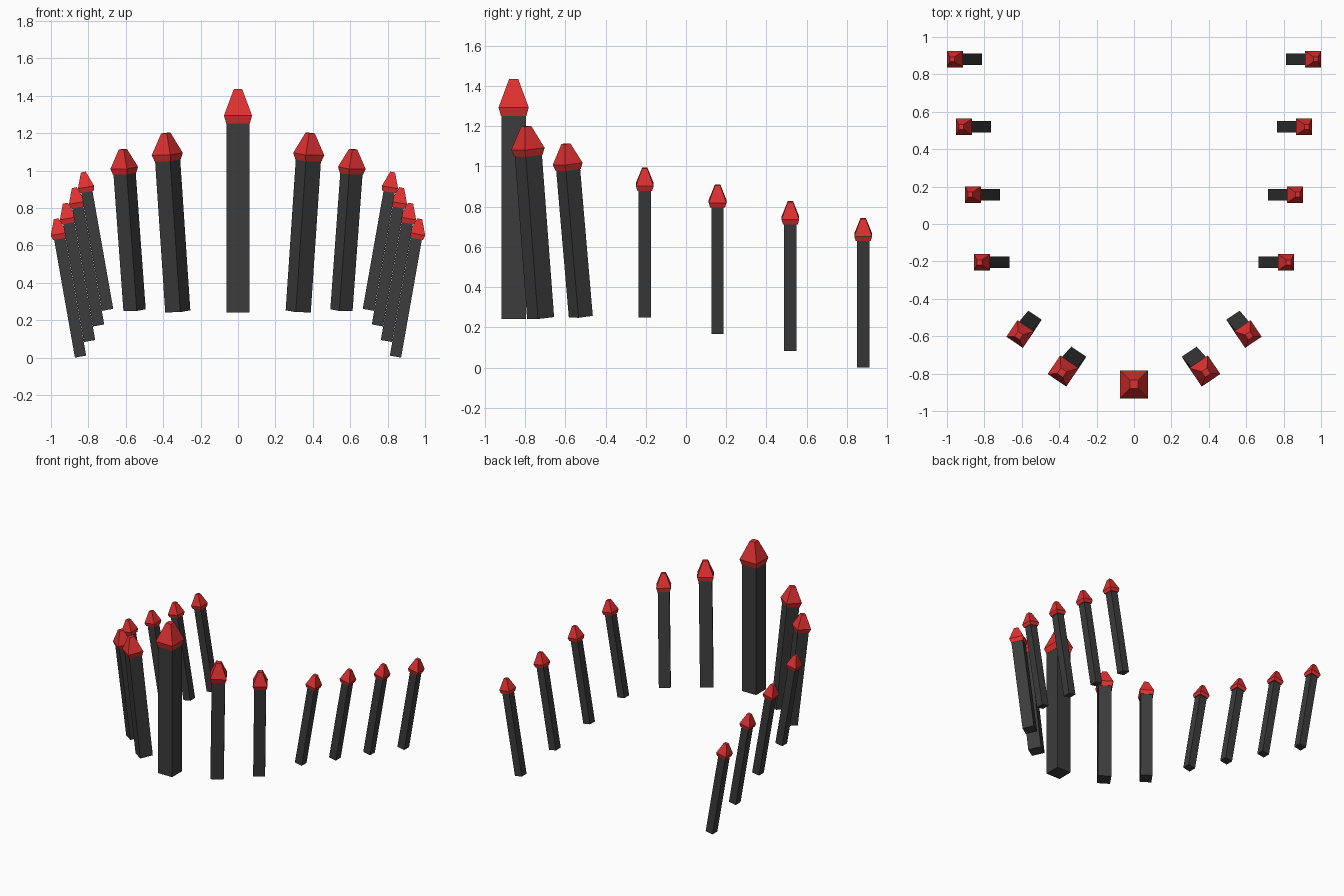
import bpy, bmesh
from math import radians, tan
from mathutils import Matrix, Vector

if "Cube" in bpy.data.objects:
    bpy.data.objects.remove(bpy.data.objects["Cube"])


def material(name, color):
    m = bpy.data.materials.new(name)
    m.diffuse_color = color
    m.use_nodes = True
    m.node_tree.nodes["Principled BSDF"].inputs["Base Color"].default_value = m.diffuse_color
    return m


DARK = material("dark_grey", (0.045, 0.045, 0.045, 1))
RED = material("red", (0.75, 0.03, 0.03, 1))


def square_loft(name, sections, matrix, mat):
    """Closed solid through square sections given as (height, width)."""
    bm = bmesh.new()
    rings = []
    for z, w in sections:
        h = w / 2
        rings.append([bm.verts.new((x * h, y * h, z))
                      for x, y in ((-1, -1), (1, -1), (1, 1), (-1, 1))])
    for a, b in zip(rings, rings[1:]):
        for i in range(4):
            j = (i + 1) % 4
            bm.faces.new((a[i], a[j], b[j], b[i]))
    bm.faces.new(rings[0][::-1])
    bm.faces.new(rings[-1])
    bm.transform(matrix)
    mesh = bpy.data.meshes.new(name)
    bm.to_mesh(mesh)
    bm.free()
    mesh.materials.append(mat)
    obj = bpy.data.objects.new(name, mesh)
    bpy.context.collection.objects.link(obj)


def post(name, base, length, width, cap, lean=(0, 0), yaw=0):
    """Square post with a flared, pointed cap; lean is the x, y slope."""
    tilt = Vector((0, 0, 1)).rotation_difference(Vector((lean[0], lean[1], 1)))
    m = (Matrix.Translation(base) @ tilt.to_matrix().to_4x4()
         @ Matrix.Rotation(radians(yaw), 4, 'Z'))
    shoulder, foot = length - 0.94 * cap, length - 1.23 * cap
    square_loft(name + "_shaft", [(0, width), (foot, width)], m, DARK)
    square_loft(name + "_cap", [(foot, cap * 0.84), (shoulder, cap),
                                (length, cap * 0.3)], m, RED)


# Tall middle post at the front
post("middle_post", (0, -0.857, 0.242), 1.193, 0.123, 0.15)

for side, s in (("right", 1), ("left", -1)):
    # Two turned posts on the curved front corner
    post(side + "_inner_corner_post", (s * 0.322, -0.723, 0.247), 0.958,
         0.097, 0.12, (s * 0.067, -0.075), s * 34)
    post(side + "_outer_corner_post", (s * 0.553, -0.523, 0.253), 0.866,
         0.086, 0.107, (s * 0.073, -0.086), s * 34)
    # Row of four small posts, stepping down and outwards to the back
    for i in range(4):
        post(f"{side}_side_post_{i + 1}",
             (s * (0.697 + 0.0483 * i), -0.205 + 0.362 * i, 0.255 - 0.0833 * i),
             0.748, 0.061, 0.088, (s * tan(radians(10)), 0))
